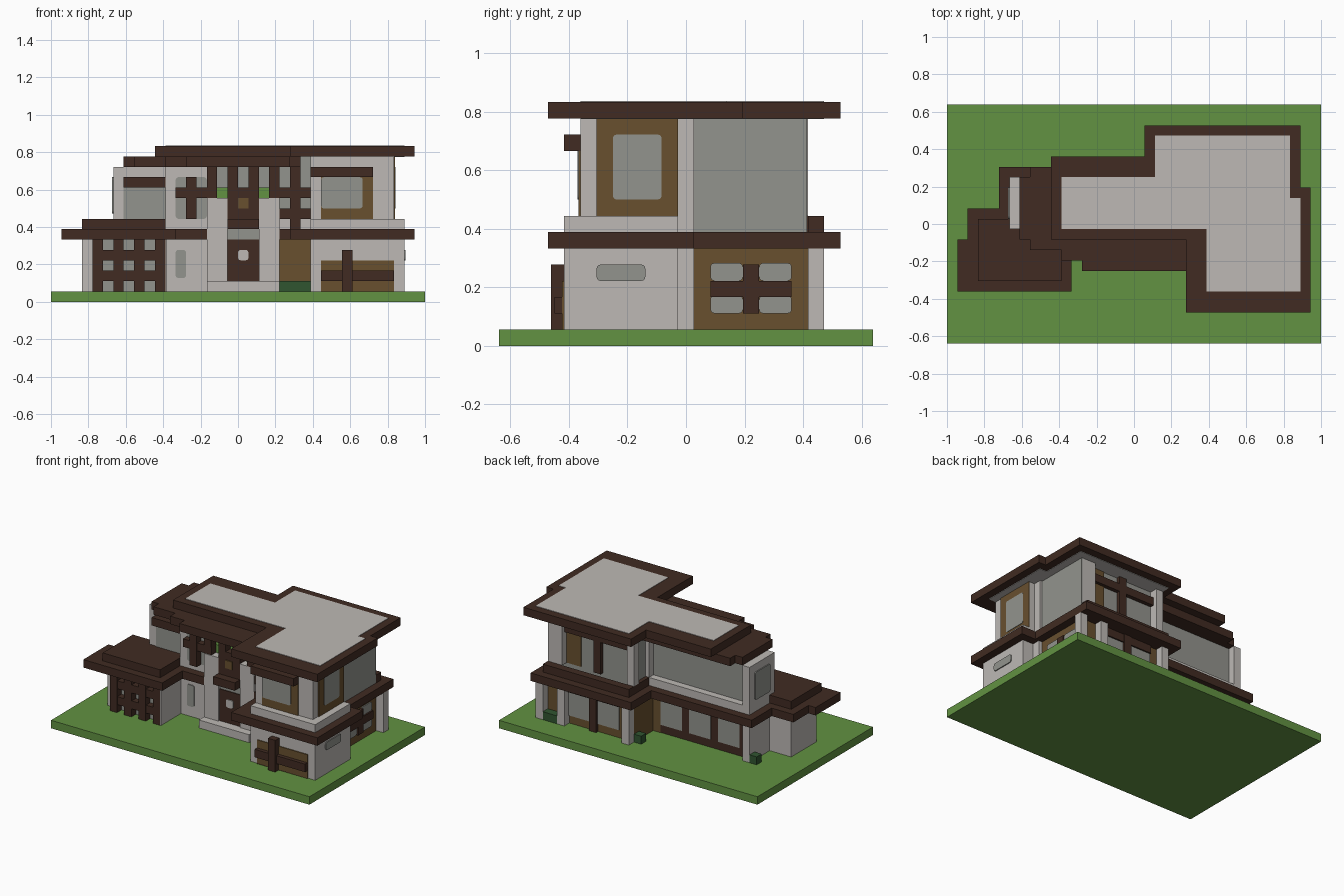
import bpy, bmesh
from mathutils import Vector

if "Cube" in bpy.data.objects:
    bpy.data.objects.remove(bpy.data.objects["Cube"], do_unlink=True)

UNIT = 1 / 18          # the house sits on a regular building module
THIN = 0.12            # plate thickness in modules


def material(name, r, g, b):
    mat = bpy.data.materials.new(name)
    mat.use_nodes = True
    color = (r, g, b, 1)
    mat.diffuse_color = color
    mat.node_tree.nodes["Principled BSDF"].inputs["Base Color"].default_value = color
    return mat


plaster = material("pale plaster", .51, .485, .46)
timber = material("dark timber", .052, .024, .016)
cladding = material("brown cladding", .14, .08, .028)
glass = material("grey glass", .29, .295, .27)
grass = material("grass green", .122, .287, .054)
hedge = material("hedge green", .03, .09, .03)


def finish(name, bm, mat):
    bmesh.ops.recalc_face_normals(bm, faces=bm.faces)
    for v in bm.verts:
        v.co = Vector((v.co.x, v.co.y - .5, v.co.z)) * UNIT
    mesh = bpy.data.meshes.new(name)
    bm.to_mesh(mesh)
    bm.free()
    mesh.materials.append(mat)
    obj = bpy.data.objects.new(name, mesh)
    bpy.context.scene.collection.objects.link(obj)
    return obj


def box(name, mat, x, y, z, round_axis=None):
    """Box from (low, high) ranges; round_axis softens edges along that axis."""
    bm = bmesh.new()
    bmesh.ops.create_cube(bm, size=1)
    for v in bm.verts:
        v.co = [r[0] + (c + .5) * (r[1] - r[0]) for c, r in zip(v.co, (x, y, z))]
    if round_axis is not None:
        edges = [e for e in bm.edges
                 if abs((e.verts[0].co - e.verts[1].co).normalized()[round_axis]) > .9]
        bmesh.ops.bevel(bm, geom=edges, offset=.25, segments=3, profile=.5, affect='EDGES')
    return finish(name, bm, mat)


def slab(name, mat, outline, z):
    """Flat slab with a polygon outline."""
    bm = bmesh.new()
    face = bm.faces.new([bm.verts.new((px, py, z[0])) for px, py in outline])
    up = bmesh.ops.extrude_face_region(bm, geom=[face])["geom"]
    for v in up:
        if isinstance(v, bmesh.types.BMVert):
            v.co.z = z[1]
    return finish(name, bm, mat)


def pane(name, mat, side, at, across, z, rounded=False):
    """Thin plate on a wall facing front, back, left or right."""
    sign = -1 if side in ("front", "left") else 1
    depth = sorted((at, at + sign * THIN))
    if side in ("front", "back"):
        return box(name, mat, across, depth, z, 1 if rounded else None)
    return box(name, mat, depth, across, z, 0 if rounded else None)


def lattice(name, columns, rows, x, y, z):
    """Timber screen: one-module posts and rails inside a rectangle."""
    for c in columns:
        box(name + "_post", timber, (c, c + 1), y, z)
    for r in rows:
        box(name + "_rail", timber, x, (y[0] + .05, y[1] - .05), (r, r + 1))


# Ground
box("lawn", grass, (-18, 18), (-11, 12), (0, 1))

# Garage
box("garage_walls", plaster, (-15, -7), (-4, 1), (1, 6))
pane("garage_glazing", glass, "front", -4, (-14, -7), (1, 6))
lattice("garage_screen", range(-14, -6, 2), (2, 4), (-14, -7), (-5, -4), (1, 6))
box("garage_side_pier", plaster, (-7, -6.9), (-5, -1), (1, 6))
slab("garage_roof_cap", timber, [(-15, -5), (-7, -5), (-7, 1), (-15, 1)], (7, 8))

# Ground floor walls
box("hall_walls", plaster, (-12, 2), (-1, 4), (1, 6))
box("rear_room", cladding, (2, 14), (0, 8), (1, 6))
box("front_room", plaster, (7, 16), (-7, 0), (1, 6))
box("corner_pier", plaster, (13, 14.5), (0, 1), (1, 6))
pane("hall_front_window", glass, "front", -1, (-6, -5), (2.3, 5), True)

# Front room fence and side window
pane("fence_backing", cladding, "front", -7, (8, 15), (1, 4))
pane("fence_gap", timber, "front", -7, (8, 15), (1, 1.1))
box("fence_rail", timber, (8, 15), (-7.6, -7), (2, 3))
box("fence_post", timber, (10, 11), (-7.8, -7), (1, 5))
pane("side_slot_window", glass, "right", 16, (-5, -2), (4, 5), True)

# Rear room: side window with timber cross
for low in (2, 5):
    for base in (2, 4):
        pane("side_window_light", glass, "right", 14, (low, low + 2), (base, base + 1.1), True)
box("side_window_rail", timber, (14, 14.3), (2, 7), (3, 4))
box("side_window_post", timber, (14, 14.3), (4, 5), (2, 5))

# Rear room: back windows
for start in (4, 8):
    pane("back_window", glass, "back", 8, (start, start + 3), (2, 5))
box("back_window_post", timber, (7, 8), (8, 8.4), (1, 6))
box("back_window_rail", timber, (4, 11), (8, 8.3), (5, 6))

# Hall: framed rear glazing
pane("rear_glazing_frame", timber, "back", 4, (-11, 1), (1, 6))
for start in (-10, -6, -2):
    pane("rear_glazing", glass, "back", 4 + THIN / 2, (start, start + 3), (2, 5.5))
pane("rear_cladding_strip", cladding, "back", 4 + THIN / 2, (1, 2), (1, 6))

# Porch posts holding up the lower roof
for px, py in ((14, 8), (11, 8), (2, 8), (-12, 4)):
    box("porch_post", plaster, (px, px + 1), (py, py + 1), (1, 6))

# Hedges in planters
for px, py, width in ((12, 8, 2), (1, 7, 1), (-13, 4, 1)):
    box("rear_hedge", hedge, (px, px + width), (py, py + 1), (1, 2))
box("front_hedge", hedge, (4, 7), (-2, 0), (1, 2))
pane("front_cladding", cladding, "front", 0, (4, 7), (1, 6))
box("entry_filler", cladding, (2, 7), (0, 1), (1, 6))

# Lower roof and upper floor deck
slab("lower_roof", timber,
     [(-17, -6), (-6, -6), (-6, -2), (-3, -2), (-3, -1), (4, -1), (4, -2), (5, -2),
      (5, -8), (17, -8), (17, 1), (15, 1), (15, 10), (1, 10), (1, 6), (-13, 6),
      (-13, 2), (-16, 2), (-16, -1), (-17, -1)], (6, 7))
slab("upper_deck", plaster,
     [(-12, 0), (-7, 0), (-7, -1), (7, -1), (7, -7), (16, -7), (16, 0), (14, 0),
      (14, 1), (2, 1), (2, 5), (-12, 5)], (7, 8))
box("rear_balcony_rail", timber, (2, 14), (8, 9), (7, 8))
box("rear_balcony_return", timber, (2, 3), (5, 8), (7, 8))

# Entry tower with door, canopy and window
box("entry_step", plaster, (-3, 4), (-3, -1), (1, 2))
for px in (-3, 2):
    box("tower_pier", plaster, (px, px + 2), (-2, 0), (2, 10))
box("door", timber, (-1, 2), (-1.8, 0), (2, 6))
pane("door_light", plaster, "front", -1.8, (0, 1), (4, 5), True)
box("fanlight", glass, (-1, 2), (-1.7, 0), (6, 7))
box("door_canopy", timber, (-1, 2), (-3, 0), (7, 8))
box("tower_panel", timber, (-1, 2), (-2, -1), (8, 11))
pane("tower_window", cladding, "front", -2, (0, 1), (9, 10))
box("balcony_plants", grass, (-2.5, 3.5), (-1, 0), (10, 11))

# Upper floor hall
box("upper_hall", plaster, (-12, 7), (0, 4), (8, 13))
box("upper_bay", plaster, (-7, -3), (-1, 0), (8, 13))
pane("upper_left_window", glass, "front", 0, (-11, -7), (8, 11))
box("upper_left_canopy", timber, (-11, -7), (-1, 0), (11, 12))
pane("upper_bay_window", glass, "front", -1, (-6, -3), (8, 12), True)
box("bay_cross_rail", timber, (-6, -2), (-1.9, -1), (10, 11))
box("bay_cross_post", timber, (-5, -4), (-2, -1), (8, 12))
pane("upper_balcony_glazing", glass, "front", 0, (-3, 7), (8, 13))
pane("upper_rear_glazing", glass, "back", 4, (-11, 2), (8, 13))
box("rear_end_pier", plaster, (-12, -11), (4, 5), (8, 13))
pane("upper_end_window", glass, "left", -12, (1, 4), (8.5, 12), True)

# Balcony screens under the front roof
for px in range(-3, 4, 2):
    box("screen_post", timber, (px, px + 1), (-2, -1), (11, 13))
lattice("side_screen", (5,), (8, 10), (4, 7), (-2, -1), (7, 13))
box("side_screen_link", timber, (3, 4), (-2, -1), (10, 11))

# Upper floor right wing
box("upper_wing", plaster, (7, 15), (-6, 0), (8, 14))
pane("wing_front_cladding", cladding, "front", -6, (8, 13), (8, 12))
pane("wing_front_window", glass, "front", -6 - THIN / 2, (8, 12), (9, 12), True)
box("wing_window_canopy", timber, (7, 13), (-7, -6), (12, 13))
pane("wing_side_cladding", cladding, "right", 15, (-5, 0), (8, 14))
pane("wing_side_window", glass, "right", 15 + THIN / 2, (-4, -1), (9, 13), True)

# Upper floor rear wing
box("upper_rear_core", glass, (2.5, 14), (0, 7), (7, 14))
box("upper_corner_pier", plaster, (13, 14.3), (0, 1), (7, 14))
box("upper_side_glazing", glass, (13, 14), (7, 7.95), (7, 14))
for px, width in ((12, 1.9), (2, 1)):
    box("upper_rear_post", plaster, (px, px + width), (7, 8), (8, 14))
box("upper_rear_side_post", plaster, (2, 3), (4, 5), (8, 14))
box("upper_rear_beam", timber, (3, 12), (7, 7.5), (12, 13))
box("upper_rear_mullion", timber, (7, 8), (7, 7.5), (8, 14))
pane("upper_rear_cladding", cladding, "back", 7, (10, 12), (8, 14))

# Front roof layer and main roof with pale inset
slab("front_roof", timber,
     [(-11, 5), (-11, -1), (-10, -1), (-10, -2), (-7, -2), (-7, -3), (-5, -3),
      (-5, -4), (5, -4), (5, -3), (6, -3), (6, 6), (-10, 6), (-10, 5)], (13, 14))
slab("main_roof", timber,
     [(-8, -1), (5, -1), (5, -8), (17, -8), (17, 4), (16, 4), (16, 10), (1, 10),
      (1, 7), (-8, 7)], (14, 15))
slab("roof_inset", plaster,
     [(-7, 0), (7, 0), (7, -6), (16, -6), (16, 3), (15, 3), (15, 9), (2, 9),
      (2, 5), (-7, 5)], (14 - THIN / 2, 15 + THIN / 2))
